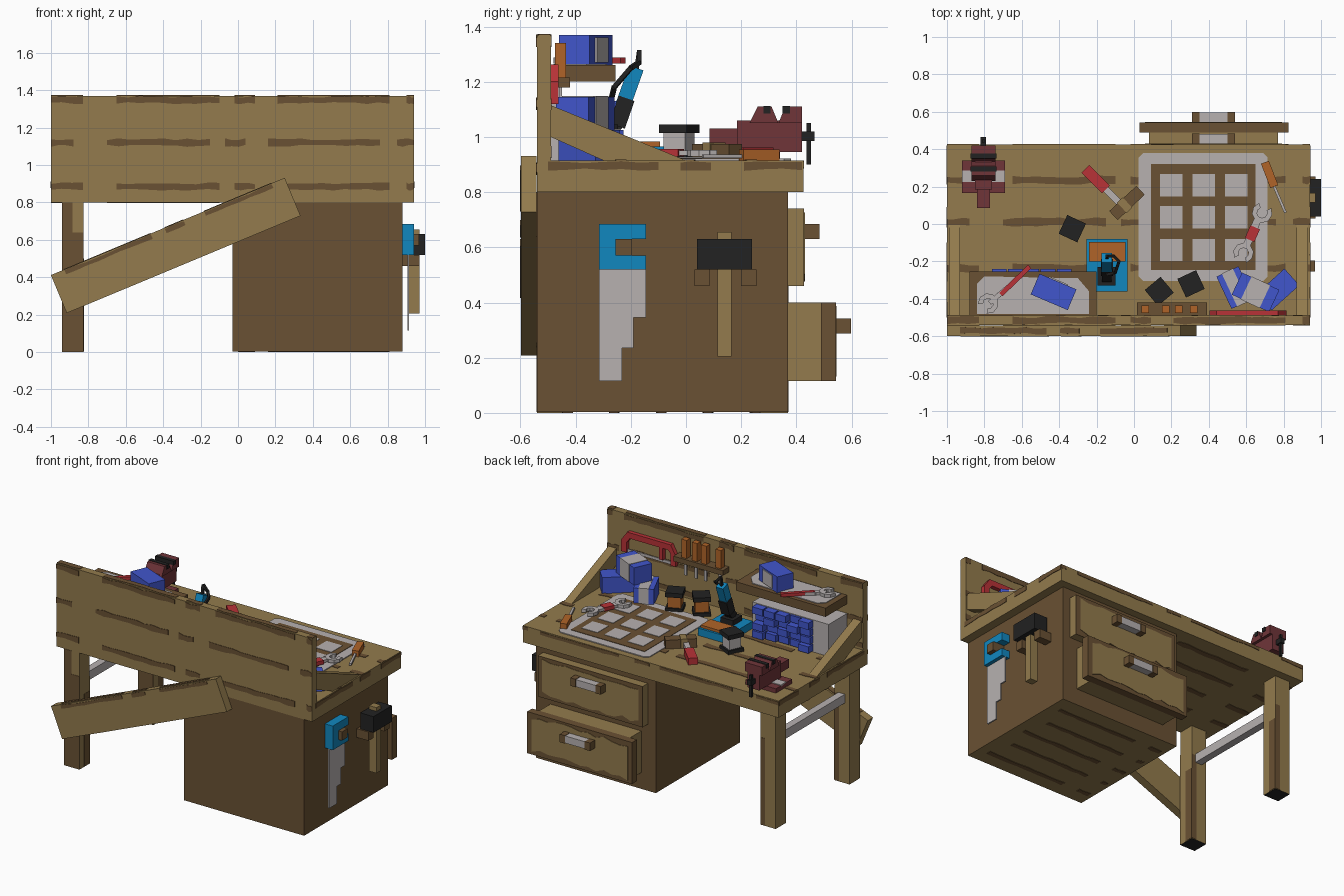
import bpy, bmesh, math, random
from mathutils import Vector

random.seed(4)
if "Cube" in bpy.data.objects:
    bpy.data.objects.remove(bpy.data.objects["Cube"])


def colour(name, code):
    parts = [c / 255 for c in bytes.fromhex(code)]
    rgba = [((c + .055) / 1.055) ** 2.4 for c in parts] + [1]
    mat = bpy.data.materials.new(name)
    mat.use_nodes = True
    mat.diffuse_color = rgba
    mat.node_tree.nodes["Principled BSDF"].inputs["Base Color"].default_value = rgba
    return mat


LIGHT = colour("light wood", "937B4D")
DARK = colour("dark wood", "6A5133")
STEEL = colour("pale steel", "B7B1B0")
BLACK = colour("black iron", "222222")
CYAN = colour("cyan paint", "1187BF")
ROYAL = colour("royal blue", "4156CC")
RED = colour("red paint", "B83237")
MAROON = colour("maroon iron", "703539")
ORANGE = colour("orange wood", "B06428")


def prism(name, shapes, axis, lo, hi, mat, bottom=None):
    """Extrude 2D outlines along one axis; optionally recolour downward faces."""
    bm = bmesh.new()
    for pts in shapes:
        rings = []
        for level in (lo, hi):
            ring = []
            for p in pts:
                co = list(p)
                co.insert(axis, level)
                ring.append(bm.verts.new(co))
            rings.append(ring)
        n = len(pts)
        bm.faces.new(rings[0])
        bm.faces.new(rings[1])
        for i in range(n):
            j = (i + 1) % n
            bm.faces.new((rings[0][i], rings[0][j], rings[1][j], rings[1][i]))
    bmesh.ops.recalc_face_normals(bm, faces=bm.faces)
    mesh = bpy.data.meshes.new(name)
    mesh.materials.append(mat)
    if bottom:
        mesh.materials.append(bottom)
        for f in bm.faces:
            f.material_index = int(f.normal.z < -.9)
    bm.to_mesh(mesh)
    bm.free()
    obj = bpy.data.objects.new(name, mesh)
    bpy.context.collection.objects.link(obj)
    return obj


def rect(a, b, c, d):
    return [(a, c), (b, c), (b, d), (a, d)]


def box(name, mat, x, y, z, bottom=None):
    return prism(name, [rect(*x, *y)], 2, *z, mat, bottom)


def block(name, mat, loc, size, turn=0):
    """Box standing on loc, turned about z in degrees."""
    w, d, h = size
    obj = box(name, mat, (-w / 2, w / 2), (-d / 2, d / 2), (0, h))
    obj.location = loc
    obj.rotation_euler.z = math.radians(turn)
    return obj


def bar(name, mat, p, q, w, h):
    """Square bar between two points."""
    p, q = Vector(p), Vector(q)
    half = (q - p).length / 2
    obj = box(name, mat, (-half, half), (-w / 2, w / 2), (-h / 2, h / 2))
    obj.location = (p + q) / 2
    obj.rotation_euler = (q - p).to_track_quat('X', 'Z').to_euler()
    return obj


SPANS = [(-1.2, -.83), (-.65, -.1), (-.02, .09), (.21, .81), (.9, 1)]


def grain(name, axis, level, rows, lo, hi, half=.025, swap=False, mat=DARK):
    """Thin wavy streaks laid on a face."""
    shapes = []
    for i, b in enumerate(rows):
        for s, e in SPANS:
            s, e = (max(lo, min(hi, v - .05 * (i % 2))) for v in (s, e))
            if e - s < .03:
                continue
            n = max(3, int((e - s) / .06))
            xs = [s + (e - s) * k / n for k in range(n + 1)]
            edge = [[(x, b + side * half * random.uniform(.5, 1)) for x in xs] for side in (1, -1)]
            pts = edge[0] + edge[1][::-1]
            shapes.append([p[::-1] for p in pts] if swap else pts)
    return prism(name, shapes, axis, level - .003, level + .003, mat)


# Desk top and back board
box("desk_top", LIGHT, (-1, .94), (-.54, .425), (.8, .915))
box("back_board", LIGHT, (-1, .94), (-.54, -.49), (.8, 1.37))
grain("top_grain", 2, .915, (.235, .01, -.235), -1, .94)
grain("under_grain", 2, .8, (.3, .1, -.1, -.3), -1, -.06)
grain("back_edge_grain", 1, .425, (.9,), -1, .94, .014)
for x in (-1, .94):
    grain("side_grain", 0, x, (.895,), -.5, .42, .018)
for y in (-.54, -.49):
    grain("board_grain", 1, y, (1.348, 1.12, .945 if y > -.5 else .885), -1, .94, .023)
grain("board_top_grain", 2, 1.37, (-.515,), -1, .94, .024)

# Slanted loose plank on the front
plank = [box("loose_plank", LIGHT, (-.677, .677), (-.028, .028), (-.11, .11)),
         grain("plank_grain", 1, -.028, (.093,), -.6, .6, .015),
         grain("plank_top_grain", 2, .11, (0,), -.6, .6, .02)]
for part in plank:
    part.location = (-.333, -.57, .57)
    part.rotation_euler.y = math.radians(-22.6)

# Legs and steel cross bar
for side, y in (("front", -.54), ("back", .26)):
    box(side + "_leg", LIGHT, (-.94, -.825), (y, y + .11), (0, .8), BLACK)
    box(side + "_leg_face", DARK, (-.94, -.825), (y - .002, y), (.003, .64))
    box(side + "_leg_face_upper", DARK, (-.94, -.885), (y - .002, y), (.64, .8))
    box(side + "_leg_edge", DARK, (-.825, -.823), (y + .05, y + .11), (.003, .5))
    box(side + "_leg_stain", DARK, (-.86, -.825), (y + .11, y + .112), (.003, .6))
bar("cross_bar", STEEL, (-.88, -.43, .58), (-.88, .26, .58), .05, .06)

# Cabinet with two drawers
box("cabinet", DARK, (-.03, .88), (-.54, .37), (.003, .8), LIGHT)
grain("cabinet_bottom_grain", 2, .003, (.25, .08, -.09, -.26, -.43), 0, .86, .02)
box("open_drawer_box", LIGHT, (.08, .77), (.37, .49), (.115, .4))


def drawer(name, body, y0, y1, z0, z1):
    box(name + "_panel", body, (.03, .825), (y0, y1), (z0, z1))
    box(name + "_rim", DARK, (.03, .825), (y1, y1 + .003), (z0, z1))
    xs = [.06 + .73 * k / 12 for k in range(13)]
    low = [(x, z0 + random.uniform(.012, .045)) for x in xs]
    top = [(x, z1 - random.uniform(.012, .045)) for x in reversed(xs)]
    prism(name + "_face", [low + top], 1, y1, y1 + .006, LIGHT)
    z = (z0 + z1) / 2 + .03
    for x in (.31, .5):
        box(name + "_handle_bracket", DARK, (x, x + .04), (y1, y1 + .058), (z, z + .055))
    box(name + "_handle_grip", STEEL, (.35, .5), (y1, y1 + .055), (z + .003, z + .052))


drawer("upper_drawer", LIGHT, .37, .425, .46, .74)
drawer("lower_drawer", DARK, .49, .54, .115, .4)

# Slanted side braces
for x in (-.99, .87):
    prism("side_brace", [[(-.49, 1.115), (-.49, 1), (-.3, .915), (0, .915)]], 0, x, x + .06, LIGHT)

# Wall shelf with pale top and parts bins below
box("shelf", DARK, (-.88, -.2), (-.49, -.255), (1.2, 1.26))
prism("shelf_lining", [[(-.84, -.48), (-.24, -.48), (-.24, -.36), (-.3, -.29), (-.8, -.28), (-.84, -.32)]],
      2, 1.26, 1.265, STEEL)
box("bin_cabinet", STEEL, (-.88, -.3), (-.49, -.29), (.915, 1.135))
for row in range(4):
    for col in range(5):
        x, z = -.76 + .087 * col, .922 + .054 * row
        out = random.choice((.005, .02, .04))
        box("parts_bin", ROYAL, (x, x + .078), (-.32, -.27 + out - .01), (z, z + .046))


def carton(name, loc, size, turn, label=True):
    block(name, ROYAL, loc, size, turn)
    if label:
        w, d, h = size
        block(name + "_label", STEEL, loc, (w * .5, d + .006, h + .003), turn)


# Blue cartons
carton("shelf_carton", (-.43, -.363, 1.26), (.215, .12, .11), -23, False)
block("shelf_carton_label", STEEL, (-.428, -.358, 1.27), (.11, .122, .09), -23)
carton("left_carton", (.54, -.34, .915), (.13, .19, .11), 25)
carton("right_carton", (.77, -.35, .915), (.2, .12, .11), 42, False)
carton("top_carton", (.65, -.365, 1.025), (.22, .13, .12), -25)


def jaw(name, loc, turn, r):
    """Open-ended spanner head, opening along its local x."""
    arc = [math.radians(a) for a in range(40, 321, 40)]
    outer = [(r * math.cos(a), r * math.sin(a)) for a in arc]
    inner = [(r * .5 * math.cos(a), r * .5 * math.sin(a)) for a in reversed(arc)]
    obj = prism(name, [outer + inner], 2, 0, .022, STEEL)
    obj.location = loc
    obj.rotation_euler.z = math.radians(turn)


# Pliers on the shelf
for k in (-.022, .022):
    bar("pliers_grip", RED, (-.58 + k, -.25 + k, 1.277), (-.69 + k, -.355 + k, 1.277), .025, .022)
    bar("pliers_arm", STEEL, (-.69 + k, -.355 + k, 1.275), (-.75 - k, -.4 - k, 1.275), .025, .02)
jaw("pliers_jaw", (-.78, -.425, 1.266), 222, .055)

# Chisel rack
box("chisel_rack", DARK, (.015, .39), (-.49, -.42), (1.18, 1.215))
for x in (.06, .17, .24, .32):
    box("chisel_handle", ORANGE, (x - .02, x + .02), (-.475, -.435), (1.215, 1.34))
    box("chisel_blade", STEEL, (x - .01, x + .01), (-.46, -.45), (1.09, 1.18))

# Hacksaw on the wall
frame = [(.815, 1.12), (.815, 1.2), (.77, 1.262), (.44, 1.262), (.405, 1.2), (.405, 1.12),
         (.44, 1.12), (.44, 1.2), (.46, 1.222), (.75, 1.222), (.775, 1.19), (.775, 1.12)]
prism("hacksaw_frame", [frame], 1, -.49, -.462, RED)
prism("hacksaw_grip", [rect(.5, .53, 1.14, 1.23)], 1, -.49, -.462, RED)
box("hacksaw_blade", STEEL, (.42, .8), (-.48, -.475), (1.12, 1.14))

# Cutting mat
c = .025
mat_outline = [(.025, -.305 + c), (.025 + c, -.305), (.715 - c, -.305), (.715, -.305 + c),
               (.715, .38 - c), (.715 - c, .38), (.025 + c, .38), (.025, .38 - c)]
prism("mat_border", [mat_outline], 2, .915, .921, STEEL)
box("mat_field", DARK, (.09, .65), (-.245, .32), (.915, .924))
squares = [rect(x - .06, x + .06, y - .06, y + .06) for x in (.198, .374, .546) for y in (.206, .035, -.139)]
prism("mat_squares", squares, 2, .92, .927, STEEL)

# Screwdriver, spanner and mallet
bar("screwdriver_handle", ORANGE, (.7, .33, .935), (.75, .2, .935), .045, .04)
bar("screwdriver_shank", STEEL, (.75, .2, .93), (.81, .06, .93), .014, .014)
bar("spanner_shaft", STEEL, (.66, .02, .942), (.6, -.12, .942), .04, .018)
bar("spanner_grip", RED, (.648, -.018, .943), (.618, -.085, .943), .055, .026)
jaw("spanner_upper_jaw", (.685, .06, .93), 67, .055)
jaw("spanner_lower_jaw", (.585, -.155, .93), 247, .055)
bar("mallet_grip", RED, (-.26, .295, .94), (-.15, .185, .94), .06, .045)
bar("mallet_shaft", STEEL, (-.15, .185, .94), (-.06, .095, .94), .035, .03)
bar("mallet_head", DARK, (-.11, .045, .945), (.035, .18, .945), .065, .06)
bar("mallet_band", LIGHT, (-.065, .087, .946), (-.035, .115, .946), .075, .066)

# Reels
for name, x, y, turn, core in (("steel", -.33, -.025, -25, STEEL), ("left", .305, -.32, 25, ORANGE),
                               ("right", .135, -.36, 40, ORANGE)):
    block(name + "_reel_base", BLACK, (x, y, .915), (.11, .11, .025), turn)
    block(name + "_reel_core", core, (x, y, .94), (.085, .085, .075), turn)
    block(name + "_reel_cap", BLACK, (x, y, 1.015), (.11, .11, .03), turn)

# Benchtop machine with slanted tube and cable
box("machine_base", CYAN, (-.255, -.035), (-.36, -.08), (.915, .965))
box("machine_wood_plate", ORANGE, (-.24, -.045), (-.2, -.095), (.96, .983))
box("machine_foot", BLACK, (-.195, -.1), (-.33, -.23), (.965, 1.0))
bar("machine_post", BLACK, (-.145, -.29, 1), (-.145, -.25, 1.05), .05, .05)
bar("machine_collar", BLACK, (-.145, -.25, 1.04), (-.145, -.215, 1.14), .065, .06)
bar("machine_tube", CYAN, (-.145, -.23, 1.11), (-.145, -.18, 1.25), .055, .055)
cable = [(-.145, -.27, 1.14), (-.1, -.26, 1.18), (-.08, -.2, 1.25), (-.11, -.17, 1.27), (-.145, -.17, 1.31),
         (-.145, -.18, 1.24)]
for p, q in zip(cable, cable[1:]):
    bar("machine_cable", BLACK, p, q, .016, .016)

# Vise
box("vise_flange", MAROON, (-.92, -.69), (.165, .34), (.915, .945))
for x in (-.92, -.765):
    box("vise_bolt_plate", STEEL, (x, x + .075), (.225, .285), (.94, .95))
box("vise_body", MAROON, (-.85, -.76), (.185, .42), (.945, 1.06))
box("vise_slide", MAROON, (-.84, -.77), (.085, .3), (.97, 1.03))
prism("vise_fixed_jaw", [[(.23, 1.05), (.335, 1.05), (.31, 1.11), (.26, 1.11)]], 0, -.87, -.74, MAROON)
prism("vise_moving_jaw", [[(.335, 1.05), (.42, 1.05), (.42, 1.11), (.36, 1.11)]], 0, -.87, -.74, MAROON)
for y in (.28, .35):
    box("vise_jaw_plate", BLACK, (-.875, -.735), (y, y + .027), (1.085, 1.113))
box("vise_screw", BLACK, (-.82, -.79), (.42, .465), (.985, 1.02))
box("vise_handle", BLACK, (-.813, -.797), (.437, .453), (.9, 1.05))

# Hand saw hung on the cabinet side
prism("saw_handle", [[(-.315, .52), (-.145, .52), (-.145, .57), (-.255, .57), (-.255, .63), (-.145, .63),
                      (-.145, .685), (-.315, .685)]], 0, .88, .94, CYAN)
prism("saw_blade", [[(-.315, .52), (-.315, .115), (-.232, .115), (-.232, .235), (-.19, .235), (-.19, .345),
                     (-.145, .345), (-.145, .52)]], 0, .905, .915, STEEL)
box("saw_peg", DARK, (.88, .968), (-.255, -.195), (.57, .63))

# Hammer resting on two pegs
box("hammer_head", BLACK, (.9, 1), (.04, .24), (.52, .63))
box("hammer_handle", LIGHT, (.915, .97), (.115, .165), (.205, .655))
for y in (.03, .2):
    box("hammer_peg", DARK, (.88, .97), (y, y + .055), (.46, .52))
